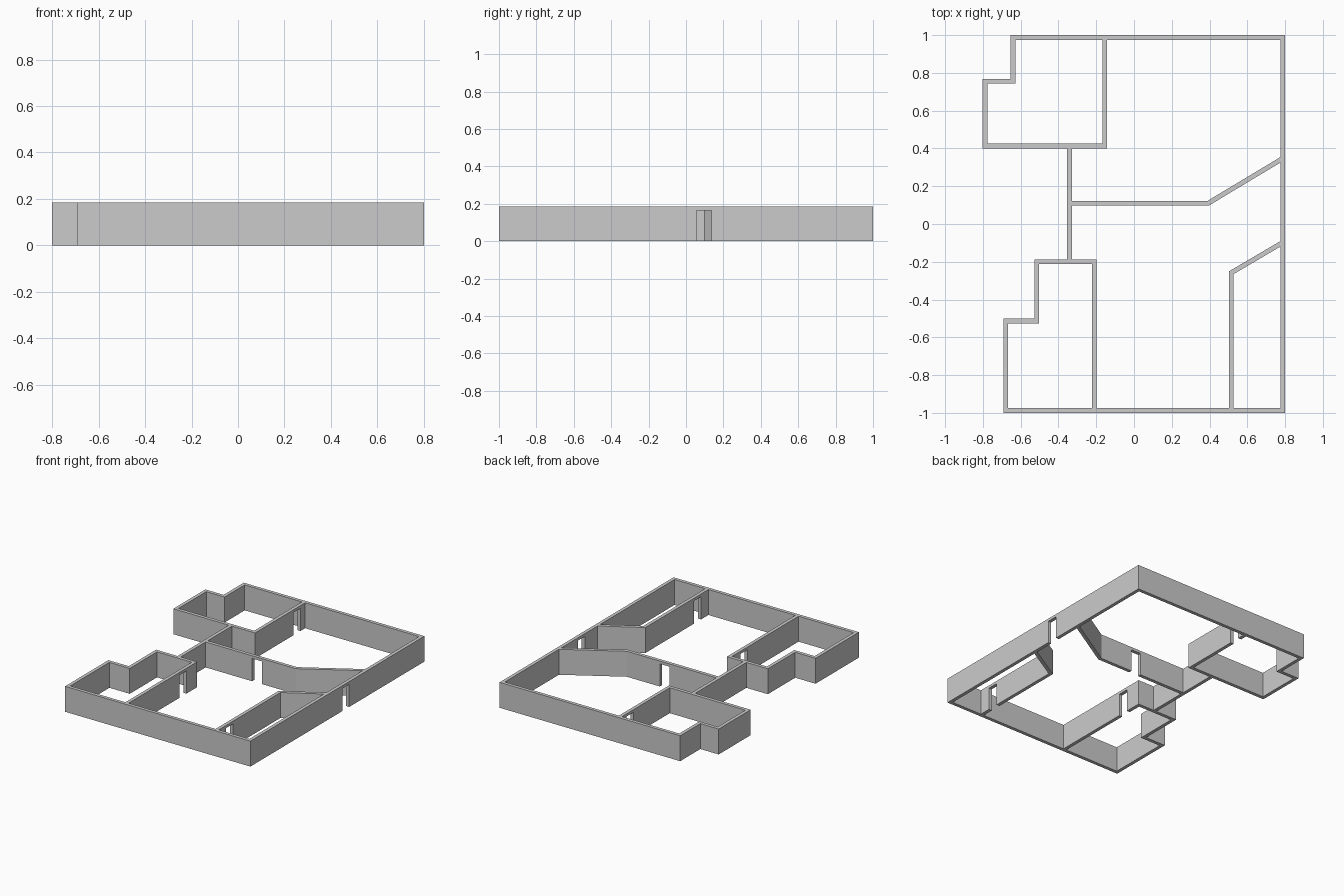
import bpy, bmesh
from mathutils import Vector

if "Cube" in bpy.data.objects:
    bpy.data.objects.remove(bpy.data.objects["Cube"])

T = 0.025       # wall thickness
H = 0.185       # wall height
DOOR_H = 0.165


def prism(name, outline, push):
    """Extrude a flat outline of 3D points along a vector."""
    bm = bmesh.new()
    face = bm.faces.new([bm.verts.new(p) for p in outline])
    top = bmesh.ops.extrude_face_region(bm, geom=[face])
    verts = [g for g in top["geom"] if isinstance(g, bmesh.types.BMVert)]
    bmesh.ops.translate(bm, verts=verts, vec=push)
    bmesh.ops.recalc_face_normals(bm, faces=bm.faces)
    mesh = bpy.data.meshes.new(name)
    bm.to_mesh(mesh)
    bm.free()
    ob = bpy.data.objects.new(name, mesh)
    bpy.context.collection.objects.link(ob)
    return ob


def wall_run(name, path):
    """Wall of constant thickness along a centre line, mitred at corners."""
    pts = [Vector(p) for p in path]
    left, right = [], []
    for i, p in enumerate(pts):
        a = (p - pts[i - 1]).normalized() if i else None
        b = (pts[i + 1] - p).normalized() if i < len(pts) - 1 else None
        a, b = a or b, b or a
        na, nb = Vector((-a.y, a.x)), Vector((-b.y, b.x))
        off = (na + nb) * (T / 2 / (1 + na.dot(nb)))
        left.append((*(p + off), 0))
        right.append((*(p - off), 0))
    return prism(name, left + right[::-1], (0, 0, H))


def door_wall(name, axis, at, start, end, d0, d1):
    """Straight wall along an axis with one doorway from d0 to d1."""
    prof = [(start, 0), (d0, 0), (d0, DOOR_H), (d1, DOOR_H),
            (d1, 0), (end, 0), (end, H), (start, H)]
    if axis == "y":
        return prism(name, [(at - T / 2, s, z) for s, z in prof], (T, 0, 0))
    return prism(name, [(s, at - T / 2, z) for s, z in prof], (0, T, 0))


# Outer walls: back with the stepped back room, front with the stepped front room
wall_run("back_outer_wall", [(0.775, 0.9875), (-0.641, 0.9875), (-0.641, 0.756),
                             (-0.7885, 0.756), (-0.7885, 0.413), (-0.143, 0.413)])
wall_run("front_outer_wall", [(0.775, -0.9875), (-0.679, -0.9875), (-0.679, -0.514),
                              (-0.515, -0.514), (-0.515, -0.20), (-0.198, -0.20)])
door_wall("entrance_wall", "y", 0.7875, -1, 1, 0.056, 0.136)

# Room partitions with doorways
door_wall("back_room_partition", "y", -0.155, 0.4255, 0.975, 0.842, 0.922)
door_wall("front_room_partition", "y", -0.2105, -0.975, -0.2125, -0.39, -0.31)

# Short passage wall joining the two rooms
wall_run("passage_wall", [(-0.342, 0.4005), (-0.342, -0.1875)])

# Middle partition: doorway part and slanted part
door_wall("middle_partition", "x", 0.11, -0.3295, 0.36, 0.045, 0.125)
wall_run("middle_slanted_wall", [(0.36, 0.11), (0.393, 0.11), (0.782, 0.344)])

# Side room: doorway part and slanted part
door_wall("side_room_partition", "y", 0.515, -0.975, -0.30, -0.89, -0.81)
wall_run("side_room_slanted_wall", [(0.515, -0.30), (0.515, -0.258), (0.782, -0.101)])
